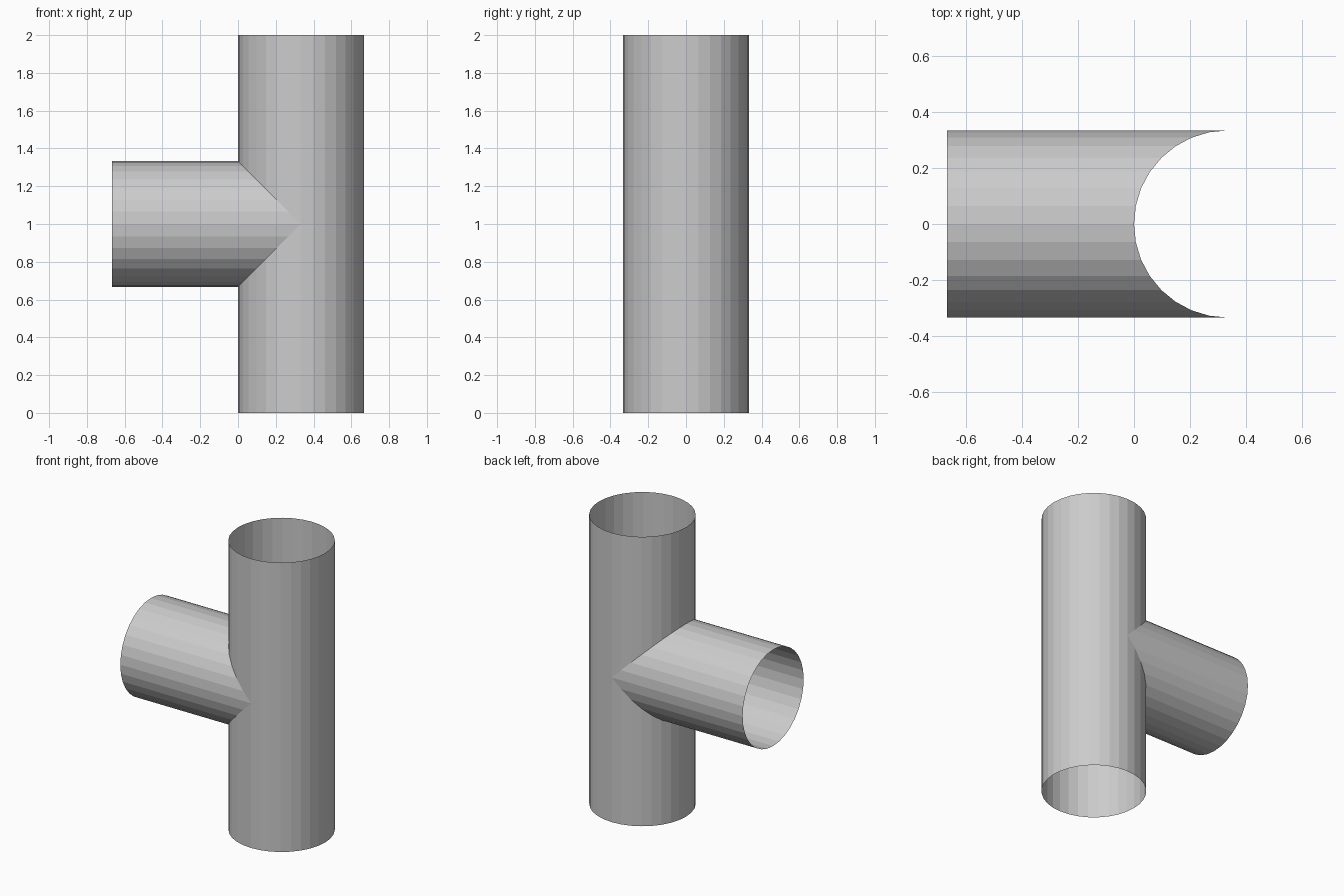
import bpy, bmesh
from math import sin, cos, tau

if "Cube" in bpy.data.objects:
    bpy.data.objects.remove(bpy.data.objects["Cube"])

SIDES = 32
R = 1 / 3          # radius of both pipes
MID = 1.0          # height of the branch axis
bm = bmesh.new()


def tube(start, end):
    """Open tube wall between two rings given as functions of angle."""
    angles = [tau * i / SIDES for i in range(SIDES)]
    a = [bm.verts.new(start(t)) for t in angles]
    b = [bm.verts.new(end(t)) for t in angles]
    for i in range(SIDES):
        j = (i + 1) % SIDES
        bm.faces.new((a[i], a[j], b[j], b[i]))


def upright(t, z):
    return (R + R * cos(t), R * sin(t), z)


def gap(t):
    return max(0.0, -R * cos(t))


# Upright pipe: lower and upper halves, leaving the branch opening between them
tube(lambda t: upright(t, 0), lambda t: upright(t, MID - gap(t)))
tube(lambda t: upright(t, MID + gap(t)), lambda t: upright(t, 2))

# Branch pipe, mitred to fit the opening
tube(lambda t: (-2 * R, R * cos(t), MID + R * sin(t)),
     lambda t: (R - abs(R * sin(t)), R * cos(t), MID + R * sin(t)))

# Weld the seams
bmesh.ops.remove_doubles(bm, verts=bm.verts, dist=0.0005)
bmesh.ops.recalc_face_normals(bm, faces=bm.faces)

mesh = bpy.data.meshes.new("tee_pipe")
bm.to_mesh(mesh)
bm.free()
bpy.context.collection.objects.link(bpy.data.objects.new("tee_pipe", mesh))
